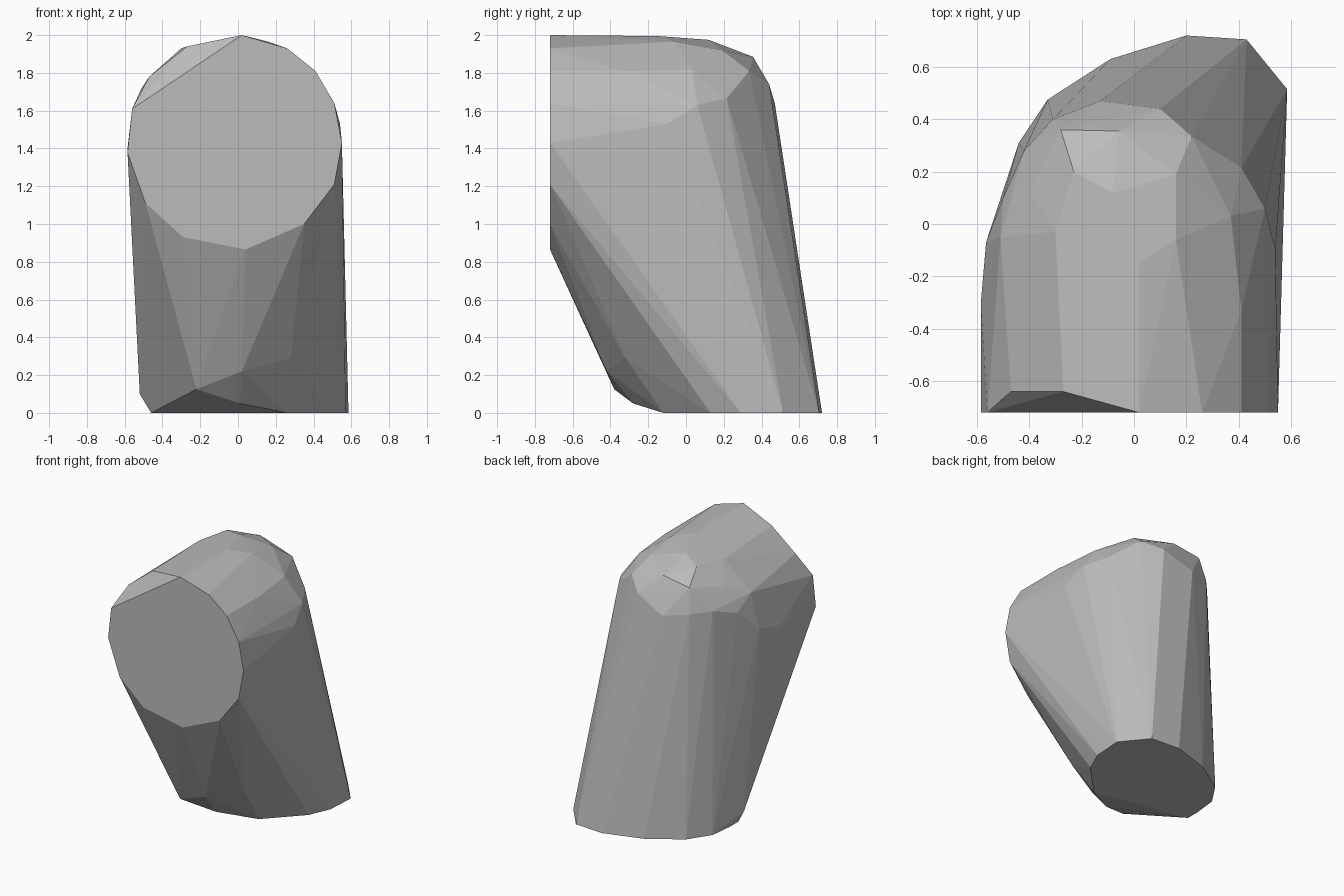
import bpy
import bmesh

# Remove the default object
default_cube = bpy.data.objects.get("Cube")
if default_cube:
    bpy.data.objects.remove(default_cube, do_unlink=True)


def make_material(name, colour):
    material = bpy.data.materials.new(name)
    material.use_nodes = True
    material.diffuse_color = colour
    shader = next(n for n in material.node_tree.nodes if n.type == "BSDF_PRINCIPLED")
    shader.inputs["Base Color"].default_value = colour
    return material


def faceted_hull(name, points, material):
    """Wrap a tight faceted skin around the outlines of a solid."""
    mesh = bpy.data.meshes.new(name)
    bm = bmesh.new()
    for point in points:
        bm.verts.new(point)
    result = bmesh.ops.convex_hull(bm, input=bm.verts[:], use_existing_faces=False)
    # Drop points that ended up inside the skin
    loose = [v for v in bm.verts if not v.link_faces]
    bmesh.ops.delete(bm, geom=loose, context="VERTS")
    # Merge the flat end caps into single polygons
    bmesh.ops.dissolve_limit(bm, angle_limit=0.01, verts=bm.verts[:], edges=bm.edges[:])
    bmesh.ops.recalc_face_normals(bm, faces=bm.faces[:])
    bm.to_mesh(mesh)
    bm.free()
    mesh.materials.append(material)
    obj = bpy.data.objects.new(name, mesh)
    bpy.context.collection.objects.link(obj)
    return obj


# Round front end, as (x, z) on the front plane
FRONT_Y = -.72
front_outline = [
    (.02, 2), (.26, 1.93), (.41, 1.81), (.51, 1.64), (.55, 1.43), (.51, 1.21),
    (.35, 1), (.04, .865), (-.29, .93), (-.49, 1.11), (-.585, 1.38), (-.56, 1.61),
]
front_end = [(x, FRONT_Y, z) for x, z in front_outline]

# Chipped upper edge of the front end
front_chip = [(-.47, -.64, 1.78), (-.27, -.64, 1.94)]

# Flat foot, as (x, y) on the ground
foot_outline = [
    (.2, .72), (.43, .705), (.585, .515), (.57, .29), (.5, .13), (.26, -.12),
    (-.46, .03), (-.46, .13), (-.44, .31), (-.33, .475), (-.09, .63),
]
foot = [(x, y, 0) for x, y in foot_outline]

# Worn edge where the foot meets the sloping underside
foot_bevel = [
    (-.22, -.38, .125), (.01, -.28, .05), (.02, -.42, .22),
    (.28, -.32, .29), (-.52, .05, .1),
]

# Bend: crown along the top, then the back shoulder, then each side
crown = [
    (.02, -.15, 1.995), (.16, -.06, 1.965), (-.08, .12, 1.975),
    (-.3, -.03, 1.93), (-.23, .2, 1.94), (.16, .19, 1.92),
]
back_shoulder = [
    (-.06, .355, 1.885), (-.28, .36, 1.85), (.22, .335, 1.81),
    (.1, .44, 1.74), (-.13, .47, 1.64), (-.31, .4, 1.67),
]
left_side = [
    (.41, -.33, 1.81), (.37, .03, 1.815), (.41, .215, 1.665),
    (.5, .06, 1.63), (.54, -.1, 1.53),
]
right_side = [
    (-.4, .12, 1.8), (-.42, .28, 1.68), (-.51, -.05, 1.72),
    (-.5, .1, 1.62), (-.565, -.07, 1.45), (-.585, -.3, 1.4),
]

grey = make_material("plain_grey", (.5, .5, .5, 1))
faceted_hull(
    "bent_pipe_body",
    front_end + front_chip + foot + foot_bevel
    + crown + back_shoulder + left_side + right_side,
    grey,
)
